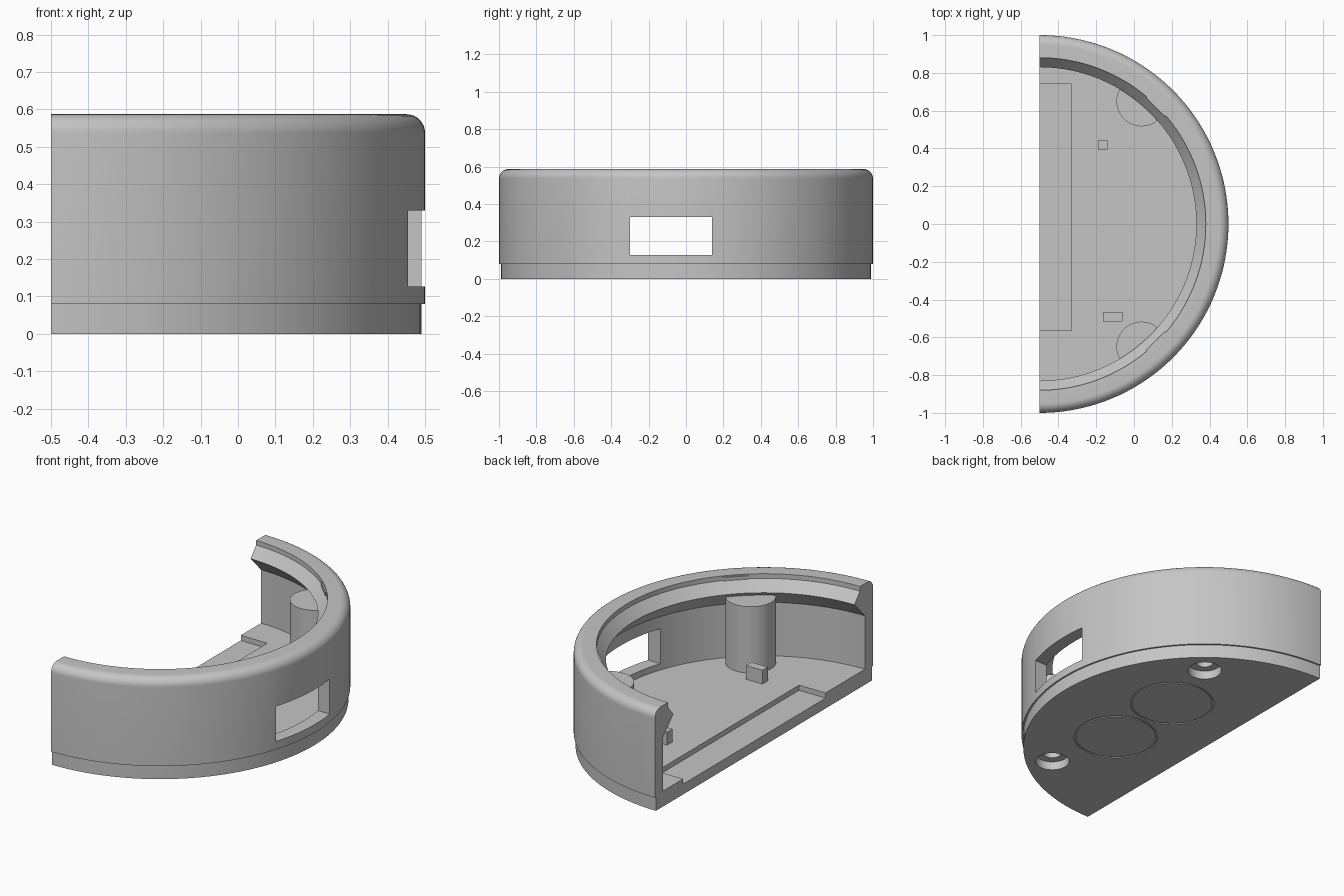
import bpy
import bmesh
from math import sin, cos, pi, atan2

cube = bpy.data.objects.get("Cube")
if cube:
    bpy.data.objects.remove(cube, do_unlink=True)

AXIS_X = -0.5      # centre line of the round case
FLOOR = 0.09
SEGMENTS = 72

grey = bpy.data.materials.new("light_grey_plastic")
grey.use_nodes = True
COLOUR = (0.56, 0.56, 0.56, 1)
grey.diffuse_color = COLOUR
grey.node_tree.nodes["Principled BSDF"].inputs["Base Color"].default_value = COLOUR


def finish(name, bm):
    bmesh.ops.recalc_face_normals(bm, faces=bm.faces)
    mesh = bpy.data.meshes.new(name)
    bm.to_mesh(mesh)
    bm.free()
    mesh.materials.append(grey)
    ob = bpy.data.objects.new(name, mesh)
    bpy.context.collection.objects.link(ob)
    return ob


def arc(cx, cy, r, start, end, n):
    return [(cx + r * cos(start + (end - start) * i / n),
             cy + r * sin(start + (end - start) * i / n)) for i in range(n + 1)]


def prism(name, outline, z0, z1):
    bm = bmesh.new()
    low = [bm.verts.new((x, y, z0)) for x, y in outline]
    high = [bm.verts.new((x, y, z1)) for x, y in outline]
    bm.faces.new(low)
    bm.faces.new(high)
    for i in range(len(low)):
        j = (i + 1) % len(low)
        bm.faces.new((low[i], low[j], high[j], high[i]))
    return finish(name, bm)


def half_disc(name, r, z0, z1):
    return prism(name, arc(AXIS_X, 0, r, -pi / 2, pi / 2, SEGMENTS), z0, z1)


def cylinder(name, x, y, r, z0, z1):
    return prism(name, arc(x, y, r, 0, 2 * pi, 48)[:-1], z0, z1)


def box(name, x0, x1, y0, y1, z0, z1):
    return prism(name, [(x0, y0), (x1, y0), (x1, y1), (x0, y1)], z0, z1)


def half_ring(name, profile):
    """Sweep a closed radius/height profile through a half turn."""
    bm = bmesh.new()
    rings = []
    for i in range(SEGMENTS + 1):
        a = -pi / 2 + pi * i / SEGMENTS
        rings.append([bm.verts.new((AXIS_X + r * cos(a), r * sin(a), z))
                      for r, z in profile])
    n = len(profile)
    for a, b in zip(rings, rings[1:]):
        for i in range(n):
            j = (i + 1) % n
            bm.faces.new((a[i], a[j], b[j], b[i]))
    bm.faces.new(rings[0])
    bm.faces.new(rings[-1])
    return finish(name, bm)


def cut(targets, cutter):
    for ob in targets:
        mod = ob.modifiers.new("cut", 'BOOLEAN')
        mod.operation = 'DIFFERENCE'
        mod.solver = 'EXACT'
        mod.object = cutter
        bpy.context.view_layer.objects.active = ob
        bpy.ops.object.modifier_apply(modifier=mod.name)
    bpy.data.objects.remove(cutter, do_unlink=True)


# Wall with rounded top edge and inward V-shaped lip
profile = [(0.925, 0.08), (1.0, 0.08)]
profile += arc(0.95, 0.537, 0.05, 0, pi / 2, 10)
profile += [(0.88, 0.587), (0.88, 0.56), (0.83, 0.50), (0.925, 0.40)]
wall = half_ring("outer_wall", profile)
cut([wall], box("window_cutter", 0.2, 0.7, -0.30, 0.14, 0.127, 0.33))

# Base disc and the raised floor inside the wall
base = half_disc("base_plate", 0.99, 0, 0.08)
floor = half_disc("inner_floor", 0.925, 0.08, FLOOR)
cut([base, floor], box("recess_cutter", -0.7, -0.33, -0.565, 0.74, 0.06, 0.2))

# Screw bosses with counterbored holes, and small lip tabs above them
BOSS_X, BOSS_Y = 0.04, 0.65
bosses = []
for side, s in (("back", 1), ("front", -1)):
    boss = cylinder(side + "_screw_boss", BOSS_X, s * BOSS_Y, 0.133, FLOOR, 0.475)
    bosses.append(boss)
    cut([base], cylinder("counterbore_cutter", BOSS_X, s * BOSS_Y, 0.092, -0.1, 0.05))
    cut([base, floor, boss],
        cylinder("screw_hole_cutter", BOSS_X, s * BOSS_Y, 0.047, -0.1, 0.35))

    a = atan2(s * 0.62, 0.615)
    tab = box(side + "_lip_tab", -0.007, 0.007, -0.07, 0.07, 0.56, 0.58)
    tab.location = (AXIS_X + 0.878 * cos(a), 0.878 * sin(a), 0)
    tab.rotation_euler.z = a

# Shallow circular grooves in the underside
for y in (0.26, -0.22):
    groove = cylinder("groove_cutter", -0.055, y, 0.23, -0.05, 0.006)
    cut([groove], cylinder("groove_core", -0.055, y, 0.219, -0.1, 0.1))
    cut([base], groove)

# Small blocks standing on the floor
box("square_block", -0.19, -0.14, 0.395, 0.445, FLOOR, 0.165)
box("long_block", -0.165, -0.06, -0.515, -0.465, FLOOR, 0.17)

# Smooth the round surfaces, keep the edges sharp
bpy.ops.object.select_all(action='DESELECT')
for ob in [wall, base, floor] + bosses:
    ob.select_set(True)
    bpy.context.view_layer.objects.active = ob
bpy.ops.object.shade_smooth_by_angle(angle=0.5)
